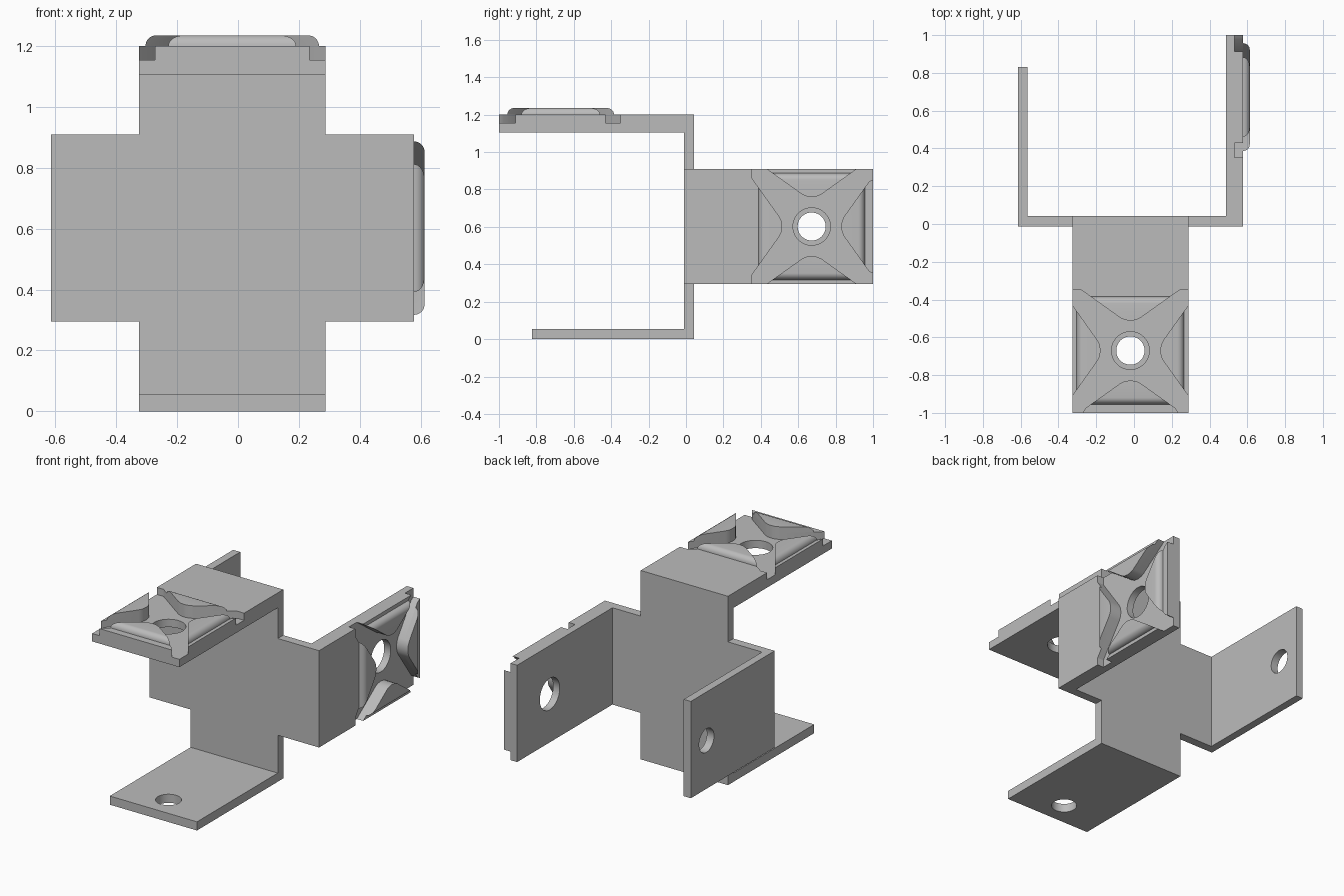
import bpy
import bmesh
from math import cos, sin, pi
from mathutils import Matrix

old = bpy.data.objects.get("Cube")
if old:
    bpy.data.objects.remove(old, do_unlink=True)

grey = bpy.data.materials.new("light_grey")
grey.use_nodes = True
grey.diffuse_color = (0.5, 0.5, 0.5, 1)
grey.node_tree.nodes["Principled BSDF"].inputs["Base Color"].default_value = (0.5, 0.5, 0.5, 1)


def frame(u, v, w, origin=(0, 0, 0)):
    """Matrix that takes local u, v, w axes into the model."""
    m = Matrix((u, v, w)).transposed().to_4x4()
    m.translation = origin
    return m


def loft(name, rings, matrix):
    """Solid through a stack of closed rings, capped at both ends."""
    bm = bmesh.new()
    loops = [[bm.verts.new(matrix @ Matrix.Translation(p).translation) for p in r] for r in rings]
    n = len(loops[0])
    for a, b in zip(loops, loops[1:]):
        for i in range(n):
            j = (i + 1) % n
            bm.faces.new((a[i], a[j], b[j], b[i]))
    bm.faces.new(loops[0][::-1])
    bm.faces.new(loops[-1])
    bmesh.ops.recalc_face_normals(bm, faces=bm.faces)
    mesh = bpy.data.meshes.new(name)
    bm.to_mesh(mesh)
    bm.free()
    mesh.materials.append(grey)
    ob = bpy.data.objects.new(name, mesh)
    bpy.context.collection.objects.link(ob)
    return ob


def prism(name, outline, matrix, w0, w1):
    return loft(name, [[(u, v, w) for u, v in outline] for w in (w0, w1)], matrix)


def boolean(target, tool, operation):
    mod = target.modifiers.new("cut", "BOOLEAN")
    mod.operation = operation
    mod.solver = "EXACT"
    mod.object = tool
    bpy.context.view_layer.objects.active = target
    bpy.ops.object.modifier_apply(modifier=mod.name)


def discard(ob):
    bpy.data.objects.remove(ob, do_unlink=True)


def circle(r, n=48):
    return [(r * cos(2 * pi * i / n), r * sin(2 * pi * i / n)) for i in range(n)]


X, Y, Z = (1, 0, 0), (0, 1, 0), (0, 0, 1)
FRONT, BACK = -0.012, 0.043      # faces of the central plate

# Two U-shaped brackets, one opening forward and one opening backward
upright = [(BACK, 0), (BACK, 1.2), (-1, 1.2), (-1, 1.105), (FRONT, 1.105),
           (FRONT, 0.055), (-0.823, 0.055), (-0.823, 0)]
bracket = prism("bracket", upright, frame(Y, Z, X), -0.325, 0.288)

sideways = [(-0.615, FRONT), (0.578, FRONT), (0.578, 1), (0.487, 1), (0.487, BACK),
            (-0.565, BACK), (-0.565, 0.83), (-0.615, 0.83)]
crossing = prism("crossing", sideways, frame(X, Y, Z), 0.295, 0.91)
boolean(bracket, crossing, "UNION")
discard(crossing)

# Four-pointed star groove outline, one quarter turned four times
TIP = 0.32
quarter = [(0.158, 0), (0.162, 0.03), (0.173, 0.053), (0.305, 0.238), (TIP, 0.26),
           (TIP, TIP), (0.26, TIP), (0.238, 0.305), (0.053, 0.173), (0.03, 0.162)]
star = []
for _ in range(4):
    star += quarter
    quarter = [(-v, u) for u, v in quarter]
# run the outer tips past the end of the arm
star = [(u, v + 0.02 if v > 0.31 else v) for u, v in star]

# Raised pads with rounded edges, split by the groove, with a bolt hole
HALF, ROUND = 0.285, 0.035
corners = [(-1, -1), (1, -1), (1, 1), (-1, 1)]
rings = []
for i in range(9):
    a = i / 8 * pi / 2
    h = HALF - ROUND + ROUND * cos(a)
    rings.append([(h * cu, h * cv, ROUND * sin(a)) for cu, cv in corners])

top = frame((-1, 0, 0), (0, -1, 0), Z, (-0.019, -0.67, 1.2))
side = frame((0, 0, -1), Y, X, (0.578, 0.672, 0.602))

for name, m in (("top_pad", top), ("side_pad", side)):
    pad = loft(name, rings, m)
    groove = prism("groove", star, m, -0.045, 0.1)
    boolean(pad, groove, "DIFFERENCE")
    boolean(bracket, groove, "DIFFERENCE")
    discard(groove)
    # wide hole in the thick arm, narrow one in the thin arm opposite
    for radius, w0, w1 in ((0.1, -0.3, 0.1), (0.075, -1.4, -0.9)):
        hole = prism("hole", circle(radius), m, w0, w1)
        boolean(bracket, hole, "DIFFERENCE")
        discard(hole)

# Smooth the curved walls and keep the folds sharp
for ob in (bracket, bpy.data.objects["top_pad"], bpy.data.objects["side_pad"]):
    bpy.ops.object.select_all(action="DESELECT")
    ob.select_set(True)
    bpy.context.view_layer.objects.active = ob
    bpy.ops.object.shade_smooth_by_angle(angle=pi / 6)
